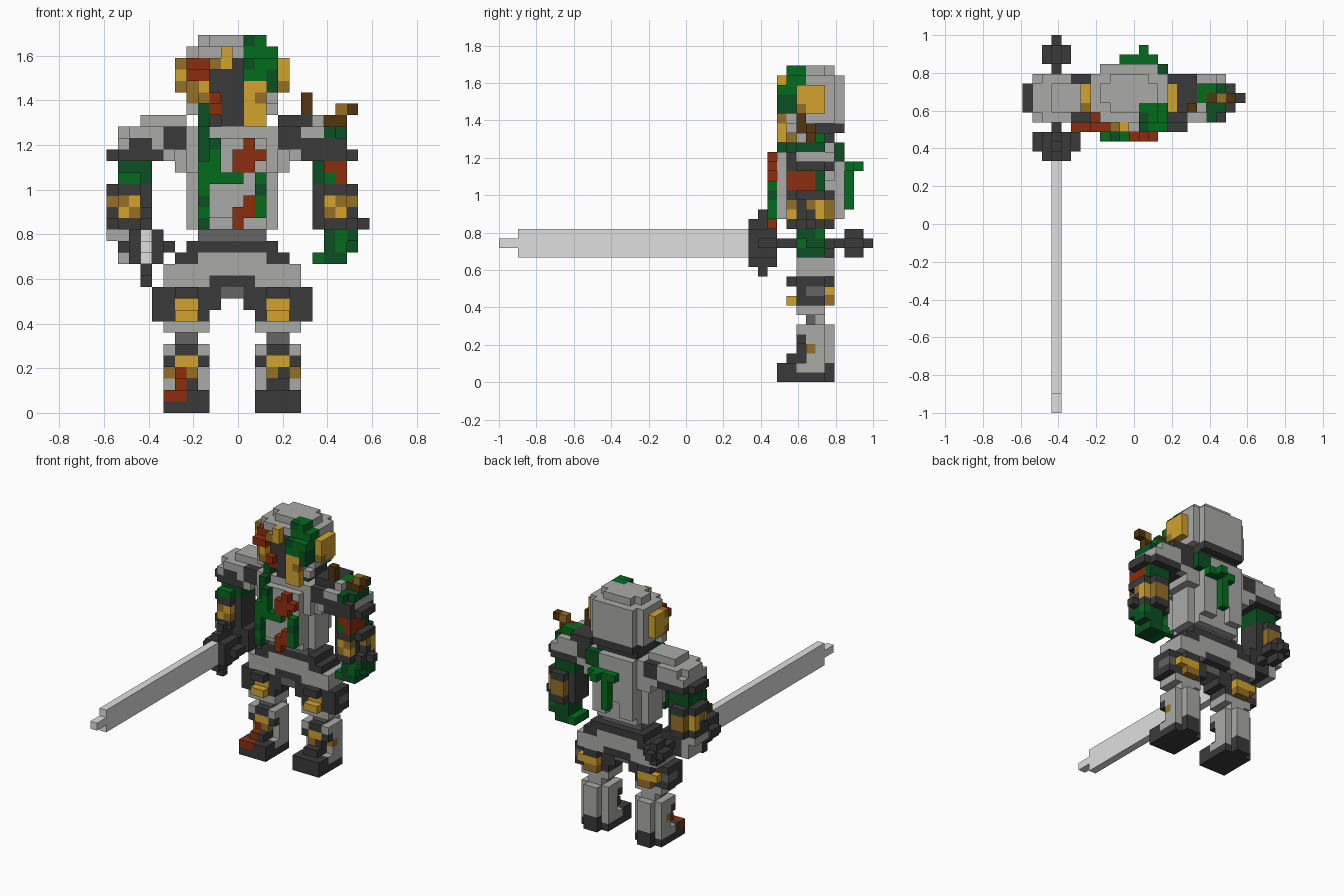
import bpy, bmesh

if "Cube" in bpy.data.objects:
    bpy.data.objects.remove(bpy.data.objects["Cube"])

U = 2 / 39  # edge of one cube
COLOURS = {
    "light_grey": (.40, .40, .39), "blade_grey": (.74, .74, .74), "dark_grey": (.042, .042, .042),
    "mid_grey": (.13, .13, .13), "gold": (.64, .36, .027), "ochre": (.30, .16, .02),
    "green": (.001, .15, .012), "dark_green": (.003, .08, .015), "red": (.27, .026, .004),
    "brown": (.085, .036, .004)}
MATS = []
for n, c in COLOURS.items():
    m = bpy.data.materials.new(n)
    m.diffuse_color = (*c, 1)
    m.use_nodes = True
    m.node_tree.nodes["Principled BSDF"].inputs["Base Color"].default_value = m.diffuse_color
    MATS.append(m)
LG, BG, DG, MG, GO, OC, GR, DK, RE, BR = range(10)
GRID = {}  # cube -> (part, colour); the last part to fill a cube owns it
PARTS = []


class Part:
    """Cubes on a grid, filled box by box; a later box repaints an earlier one."""

    def __init__(self, name, mirror=False):
        self.name, self.mirror = name, mirror
        PARTS.append(self)

    def cells(self, x0, x1, y0, y1, z0, z1):
        return [(21 - x if self.mirror else x, y, z) for x in range(x0, x1)
                for y in range(y0, y1) for z in range(z0, z1)]

    def box(self, col, *b):
        for c in self.cells(*b):
            GRID[c] = (self, col)
        return self

    def cut(self, *b):
        for c in self.cells(*b):
            if c in GRID and GRID[c][0] is self:
                del GRID[c]
        return self

    def cut_edges(self, x0, x1, y0, y1, z0, z1):
        for x in (x0, x1 - 1):
            for y in (y0, y1 - 1):
                self.cut(x, x + 1, y, y + 1, z0, z1)

    def build(self):
        bm = bmesh.new()
        verts = {}

        def vert(p):
            if p not in verts:
                verts[p] = bm.verts.new(((p[0] - 11.5) * U, (p[1] - 19.5) * U, p[2] * U))
            return verts[p]

        for cell, (owner, col) in GRID.items():
            if owner is not self:
                continue
            for a in range(3):
                for s in (0, 1):
                    near = list(cell)
                    near[a] += 2 * s - 1
                    if tuple(near) in GRID:
                        continue
                    ring = []
                    for db, dc in ((0, 0), (1, 0), (1, 1), (0, 1)):
                        p = list(cell)
                        p[a] += s
                        p[(a + 1) % 3] += db
                        p[(a + 2) % 3] += dc
                        ring.append(vert(tuple(p)))
                    bm.faces.new(ring if s else ring[::-1]).material_index = col
        me = bpy.data.meshes.new(self.name)
        bm.to_mesh(me)
        bm.free()
        for m in MATS:
            me.materials.append(m)
        bpy.context.collection.objects.link(bpy.data.objects.new(self.name, me))


# Sword: blade, round guard, grip, pommel
s = Part("sword")
s.box(BG, 3, 4, 2, 26, 13, 16).box(BG, 3, 4, 0, 2, 14, 15)
s.box(DG, 2, 5, 26, 29, 13, 16).box(DG, 3, 4, 26, 29, 12, 17)
s.box(DG, 1, 6, 27, 29, 14, 15).box(DG, 3, 4, 27, 28, 11, 18)
s.box(BG, 3, 4, 26, 27, 13, 16)
s.box(DG, 3, 4, 29, 39, 14, 15).box(DG, 2, 5, 36, 38, 14, 15).box(DG, 3, 4, 36, 38, 13, 16)

# Legs
for side, mir in (("left", False), ("right", True)):
    p = Part(side + "_leg", mir)
    p.box(DG, 5, 9, 29, 35, 0, 2).box(LG, 5, 9, 31, 34, 1, 2)  # boot
    p.cut(5, 6, 34, 35, 0, 2).cut(8, 9, 34, 35, 0, 2)
    p.box(LG, 5, 9, 32, 34, 2, 6).box(LG, 6, 8, 31, 35, 2, 6)  # shin
    p.box(DG, 6, 8, 31, 32, 2, 6).box(DG, 5, 9, 31, 32, 4, 5).box(DG, 6, 8, 30, 31, 2, 3)
    p.box(LG, 5, 6, 31, 32, 5, 6).box(LG, 8, 9, 31, 32, 5, 6).box(OC, 5, 6, 32, 33, 3, 4)
    p.box(LG, 6, 8, 32, 34, 6, 7).box(MG, 6, 8, 32, 33, 6, 7)
    p.box(LG, 5, 9, 31, 34, 7, 8)
    p.box(DG, 5, 9, 30, 35, 8, 11).box(DG, 4, 9, 31, 34, 8, 11).box(DG, 9, 10, 31, 34, 9, 11)
    p.cut_edges(5, 9, 30, 35, 8, 11)
    p.box(MG, 4, 5, 32, 34, 9, 10)
    # knee, rear and shin plates
    p.box(GO, 6, 8, 30, 31, 8, 9).box(GO, 6, 8, 31, 32, 9, 10).cut(6, 8, 30, 31, 9, 10)
    p.box(GO, 5, 8, 34, 35, 9, 10).box(OC, 6, 8, 34, 35, 8, 9)
    p.box(GO, 6, 8, 31, 32, 4, 5).box(OC, 7, 8, 31, 32, 3, 4)
    if not mir:
        p.box(RE, 6, 7, 30, 31, 2, 3).box(RE, 6, 7, 31, 32, 3, 4).box(RE, 5, 7, 29, 30, 1, 2)

# Hips, belt and waist
p = Part("hips")
p.box(LG, 5, 17, 31, 35, 11, 13).box(DG, 9, 13, 31, 35, 11, 12)
p.box(DG, 9, 13, 31, 34, 10, 11).box(MG, 10, 12, 31, 34, 10, 11)
p.box(LG, 6, 16, 31, 35, 13, 14).box(DG, 6, 8, 31, 35, 13, 14).box(DG, 14, 16, 31, 35, 13, 14)
p.box(DG, 7, 15, 31, 35, 14, 15).box(MG, 8, 14, 31, 34, 15, 16)

# Torso
p = Part("torso")
p.box(LG, 7, 15, 30, 35, 16, 25)
p.cut_edges(7, 15, 30, 35, 16, 21)
p.box(LG, 8, 14, 29, 30, 17, 24).box(LG, 8, 14, 35, 36, 17, 25)
p.box(LG, 6, 16, 31, 35, 21, 25).box(DG, 8, 14, 31, 35, 25, 26)
p.cut(10, 12, 35, 36, 17, 19)

# Shoulders and arms
for side, mir in (("left", False), ("right", True)):
    p = Part(side + "_shoulder", mir)
    p.box(LG, 3, 7, 31, 34, 25, 26).box(LG, 1, 7, 31, 34, 24, 25).box(LG, 2, 7, 30, 35, 23, 25)
    p.box(LG, 1, 6, 30, 35, 22, 24).box(DG, 0, 6, 31, 34, 22, 23).box(DG, 1, 5, 30, 35, 22, 23)
    p.box(DG, 5, 7, 30, 31, 23, 25).box(DG, 5, 7, 34, 35, 23, 25)
    p.box(DG, 2, 4, 30, 31, 23, 24)
    if mir:
        p.box(DG, 4, 7, 31, 35, 25, 26).box(GR, 2, 4, 32, 34, 25, 26).box(DK, 1, 3, 31, 34, 24, 25)
        p.box(DG, 1, 7, 30, 31, 23, 24).box(DK, 2, 3, 30, 31, 24, 25)

    p = Part(side + "_arm", mir)
    p.box(DK, 1, 4, 31, 34, 19, 22).box(GR, 1, 3, 30, 31, 20, 21).box(GR, 1, 2, 32, 33, 20, 21)
    p.box(DG, 0, 4, 30, 35, 16, 20)
    p.cut_edges(0, 4, 30, 35, 16, 20)
    p.cut(0, 1, 31, 34, 17, 19)
    p.box(OC, 1, 3, 30, 31, 17, 19).box(GO, 2, 3, 30, 31, 18, 19).box(GO, 1, 2, 30, 31, 17, 18)
    p.box(OC, 1, 3, 34, 35, 17, 19).box(OC, 0, 1, 32, 34, 18, 19)
    p.box(GO, 0, 1, 33, 34, 17, 19).box(DG, 0, 1, 32, 33, 17, 18)
    if mir:
        p.box(RE, 1, 2, 31, 33, 20, 22).box(RE, 1, 3, 30, 31, 21, 22).box(RE, 1, 2, 30, 31, 20, 21)
        p.box(DG, -1, 0, 32, 33, 16, 17)
        p.box(DK, 0, 3, 31, 34, 14, 16).box(DK, 1, 4, 31, 34, 13, 14)  # mossy hand
        p.box(GR, 1, 2, 31, 32, 14, 16).box(GR, 3, 4, 31, 34, 13, 14).box(GR, 0, 1, 33, 34, 15, 16)
        p.cut(0, 1, 31, 34, 14, 15).box(DK, 0, 1, 32, 34, 14, 15)
    else:
        p.box(LG, 0, 2, 31, 34, 15, 16).box(LG, 1, 3, 31, 34, 13, 15)  # gripping hand
        p.box(DG, 2, 5, 31, 34, 13, 16)

# Front vines and red cross
p = Part("chest_vines")
p.box(GR, 8, 9, 28, 29, 17, 22).box(DK, 8, 9, 28, 29, 16, 17).box(DK, 8, 9, 28, 29, 18, 19)
p.box(GR, 9, 10, 28, 29, 20, 23).box(DK, 9, 10, 28, 29, 23, 24)
p.box(GR, 10, 12, 28, 29, 20, 21).box(GR, 13, 14, 28, 29, 17, 21).box(DK, 13, 14, 28, 29, 19, 20)
p.box(DK, 8, 9, 29, 30, 22, 25)
p = Part("chest_cross")
p.box(RE, 11, 14, 28, 29, 22, 23).box(RE, 12, 13, 28, 29, 21, 24).box(RE, 11, 12, 28, 29, 21, 22)
p.box(RE, 12, 13, 28, 29, 17, 19).box(RE, 11, 12, 28, 29, 16, 18)

# Back vine
p = Part("back_vine")
p.box(GR, 11, 12, 36, 37, 18, 22).box(GR, 10, 14, 36, 37, 22, 23)
p.box(GR, 12, 13, 37, 38, 22, 23).box(DK, 13, 15, 35, 36, 23, 25)

# Twig on the right shoulder
p = Part("shoulder_twig")
p.box(BR, 19, 21, 32, 33, 25, 26).box(OC, 20, 21, 32, 33, 26, 27).box(BR, 21, 22, 32, 33, 26, 27)
p.box(BR, 17, 18, 31, 32, 26, 28)

# Head and helmet
p = Part("head")
p.box(DG, 8, 14, 31, 36, 26, 27).box(LG, 7, 15, 31, 35, 27, 32)
p.box(LG, 8, 14, 30, 36, 27, 32).box(LG, 8, 14, 31, 35, 32, 33)
p.cut_edges(8, 14, 31, 35, 32, 33)
p.box(LG, 7, 8, 30, 31, 26, 31).box(LG, 14, 15, 30, 31, 26, 27).box(DK, 8, 9, 30, 31, 25, 28)
p.box(DG, 10, 12, 30, 31, 25, 31).box(DG, 9, 12, 30, 31, 28, 30)  # visor
p = Part("ear_discs")
for x in (6, 15):
    p.box(GO, x, x + 1, 31, 34, 28, 31).box(OC, x, x + 1, 31, 32, 28, 29)
    p.box(OC if x == 6 else GO, x, x + 1, 31, 32, 30, 31)

# Face plates, moss and red marks
p = Part("face_plates")
p.box(GO, 12, 14, 29, 30, 25, 29).box(OC, 13, 14, 29, 30, 27, 28).box(OC, 12, 13, 30, 31, 25, 26)
p.box(GO, 10, 11, 29, 30, 30, 32).box(OC, 9, 10, 29, 30, 30, 31)
p.box(GO, 8, 9, 29, 30, 28, 29).box(OC, 8, 9, 29, 30, 27, 28).box(OC, 7, 8, 30, 31, 27, 29)
p = Part("helmet_moss")
p.box(GR, 12, 15, 29, 31, 29, 31).box(GR, 12, 15, 30, 32, 31, 32).box(GR, 12, 14, 30, 32, 32, 33)
p.box(DK, 12, 13, 29, 30, 30, 31).box(DK, 14, 15, 29, 31, 28, 30).box(DK, 12, 13, 30, 31, 32, 33)
p = Part("red_marks")
p.box(RE, 7, 9, 29, 31, 29, 31).box(RE, 9, 10, 29, 31, 27, 28).box(RE, 9, 10, 30, 31, 26, 27)
p.cut(7, 9, 29, 30, 30, 31)

for p in PARTS:
    p.build()
